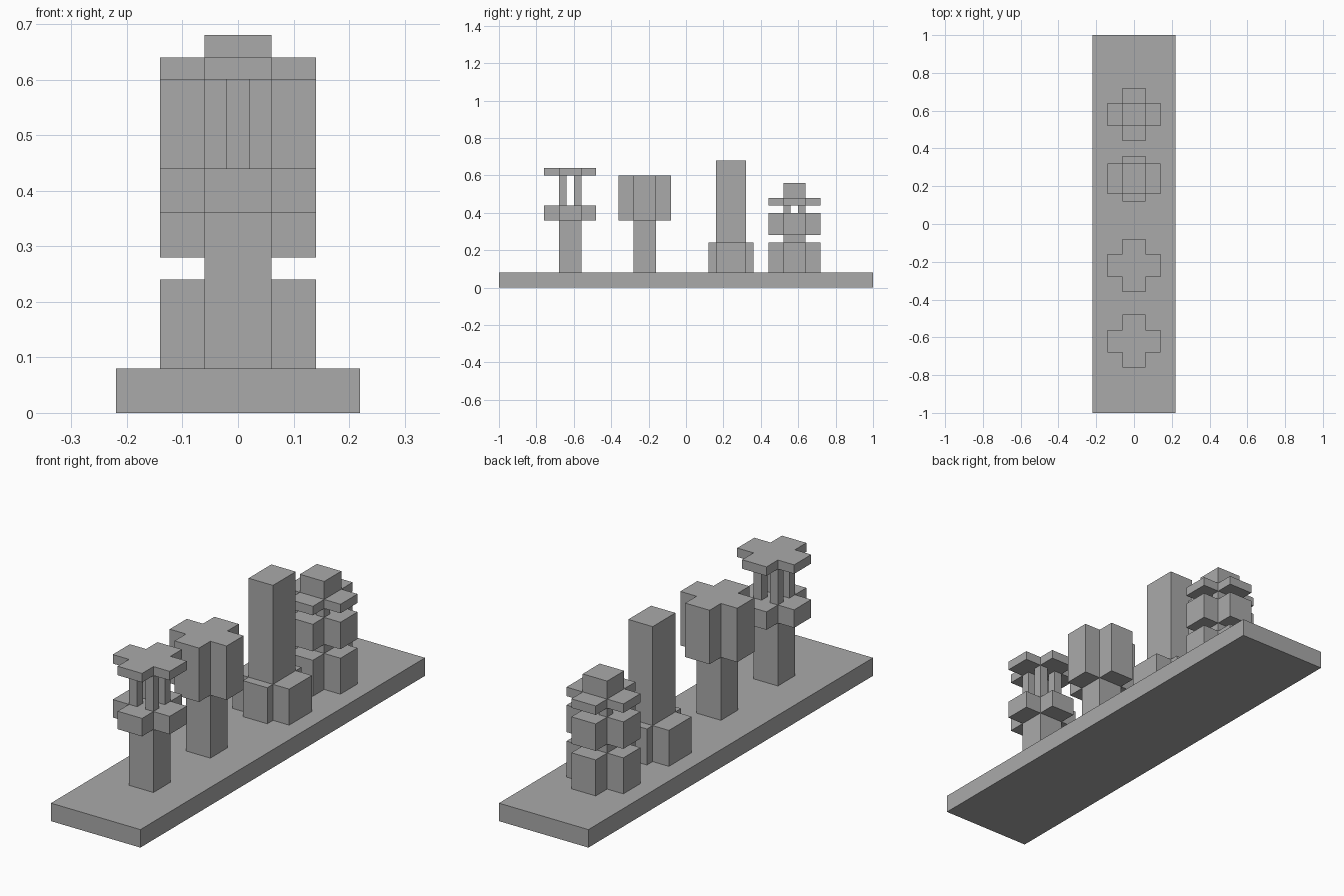
import bpy
import bmesh

cube = bpy.data.objects.get("Cube")
if cube:
    bpy.data.objects.remove(cube, do_unlink=True)

stone = bpy.data.materials.new("plain_grey")
stone.use_nodes = True
GREY = (0.4, 0.4, 0.4, 1)
stone.diffuse_color = GREY
stone.node_tree.nodes["Principled BSDF"].inputs["Base Color"].default_value = GREY

CORE = 0.06   # half width of every post
REACH = 0.14  # half span of every cross


def prism(name, outline, centre, z0, z1):
    """Extrude a flat outline upward from z0 to z1."""
    bm = bmesh.new()
    face = bm.faces.new([bm.verts.new((x, y, 0)) for x, y in outline])
    new = bmesh.ops.extrude_face_region(bm, geom=[face])["geom"]
    top = [v for v in new if isinstance(v, bmesh.types.BMVert)]
    bmesh.ops.translate(bm, verts=top, vec=(0, 0, z1 - z0))
    bmesh.ops.recalc_face_normals(bm, faces=bm.faces)
    mesh = bpy.data.meshes.new(name)
    bm.to_mesh(mesh)
    bm.free()
    mesh.materials.append(stone)
    obj = bpy.data.objects.new(name, mesh)
    obj.location = (centre[0], centre[1], z0)
    bpy.context.collection.objects.link(obj)
    return obj


def block(name, y, z0, z1, hx=CORE, hy=CORE, x=0):
    outline = [(-hx, -hy), (hx, -hy), (hx, hy), (-hx, hy)]
    return prism(name, outline, (x, y), z0, z1)


def cross(name, y, z0, z1, hy=CORE, reach_y=REACH):
    a, r = CORE, REACH
    outline = [(-a, -reach_y), (a, -reach_y), (a, -hy), (r, -hy),
               (r, hy), (a, hy), (a, reach_y), (-a, reach_y),
               (-a, hy), (-r, hy), (-r, -hy), (-a, -hy)]
    return prism(name, outline, (0, y), z0, z1)


def pillars(name, y, z0, z1):
    """Four slim square pillars at the corners of the core."""
    for sx, side in ((-1, "right"), (1, "left")):
        for sy, end in ((-1, "front"), (1, "back")):
            block(f"{name}_{end}_{side}", y + sy * 0.04, z0, z1,
                  0.02, 0.02, sx * 0.04)


# Long base slab
block("base_slab", 0, 0, 0.08, 0.22, 1)

# Lantern tower at the front
y = -0.62
block("lantern_post", y, 0.08, 0.36)
cross("lantern_floor", y, 0.36, 0.44)
pillars("lantern_pillar", y, 0.44, 0.60)
cross("lantern_roof", y, 0.60, 0.64)

# Tower with a heavy cross head
y = -0.22
block("head_post", y, 0.08, 0.36)
cross("cross_head", y, 0.36, 0.60)

# Tall column with a cross foot
y = 0.24
cross("column_foot", y, 0.08, 0.24, 0.08, 0.12)
block("tall_column", y, 0.24, 0.68, CORE, 0.08)

# Tiered tower at the back
y = 0.58
cross("tier_lower", y, 0.08, 0.24)
block("tier_neck", y, 0.24, 0.28)
cross("tier_middle", y, 0.28, 0.40)
pillars("tier_pillar", y, 0.40, 0.44)
cross("tier_upper", y, 0.44, 0.48)
block("tier_cap", y, 0.48, 0.56)
